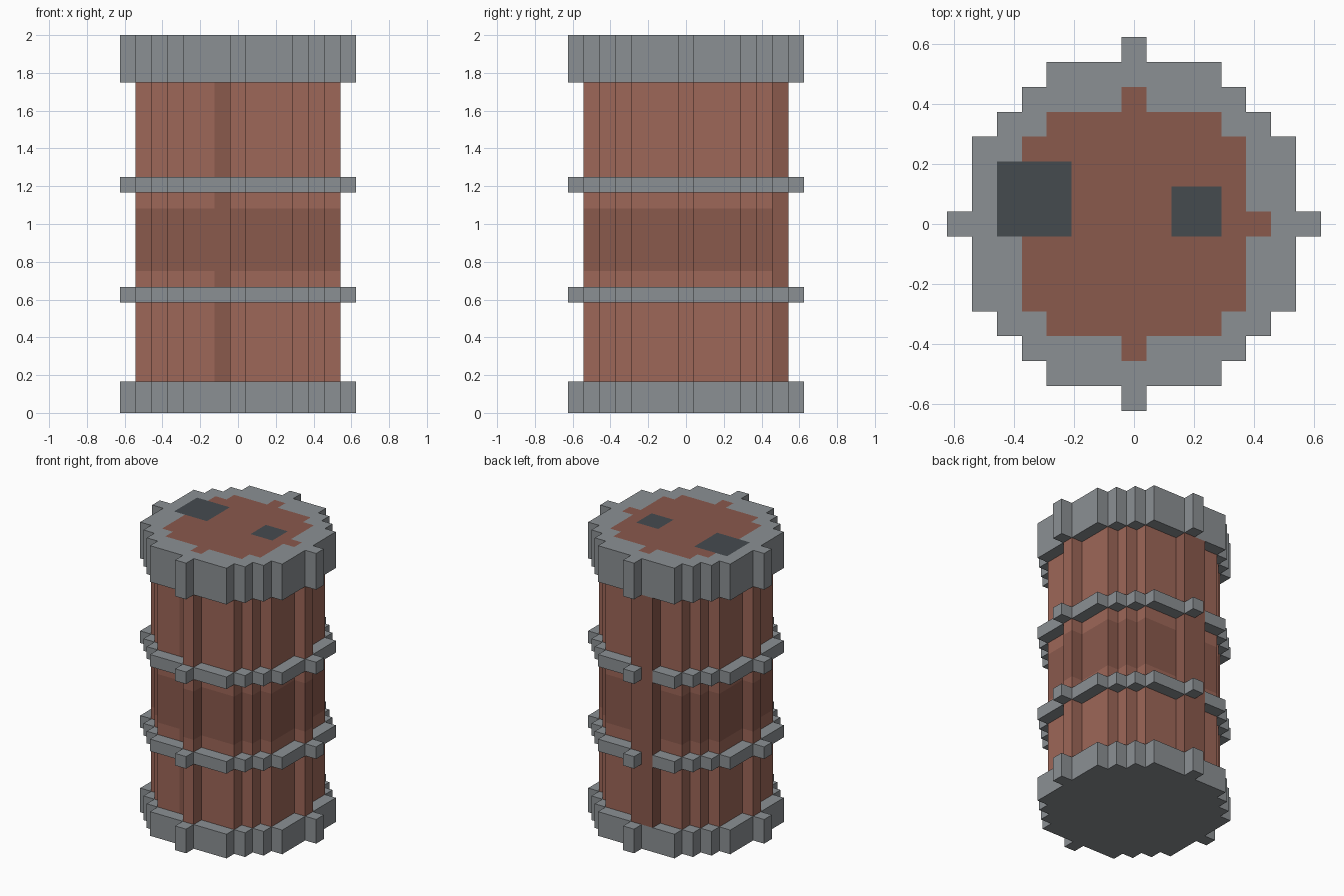
import bpy, bmesh

if "Cube" in bpy.data.objects:
    bpy.data.objects.remove(bpy.data.objects["Cube"])

U = 1 / 12  # one block of the stepped model


def material(name, rgb):
    m = bpy.data.materials.new(name)
    m.diffuse_color = (*rgb, 1)
    m.use_nodes = True
    m.node_tree.nodes["Principled BSDF"].inputs["Base Color"].default_value = m.diffuse_color
    return m


MATS = [material("iron", (0.26, 0.28, 0.295)),
        material("light_wood", (0.34, 0.135, 0.098)),
        material("dark_wood", (0.255, 0.10, 0.073)),
        material("hole_black", (0.06, 0.069, 0.078))]
IRON, LIGHT, DARK, BLACK = range(4)


def disc(r):
    """Grid cells of a stepped disc with radius r blocks."""
    return {(i, j) for i in range(-r, r + 1) for j in range(-r, r + 1)
            if i * i + j * j <= r * r}


def block(i0, i1, j0, j1):
    return {(i, j) for i in range(i0, i1 + 1) for j in range(j0, j1 + 1)}


def prism(name, cells, k0, k1, core=(), wall=lambda c: IRON,
          top=lambda c: IRON, caps=True):
    """Stepped prism between layers k0 and k1; no walls against core cells."""
    bm = bmesh.new()

    def quad(pts, mat):
        f = bm.faces.new([bm.verts.new((x * U, y * U, z * U)) for x, y, z in pts])
        f.material_index = mat

    for i, j in sorted(cells):
        corners = [(i - .5, j - .5), (i + .5, j - .5),
                   (i + .5, j + .5), (i - .5, j + .5)]
        if caps:
            quad([(x, y, k1) for x, y in corners], top((i, j)))
            quad([(x, y, k0) for x, y in reversed(corners)], IRON)
        for n, (di, dj) in enumerate([(0, -1), (1, 0), (0, 1), (-1, 0)]):
            near = (i + di, j + dj)
            if near in cells or near in core:
                continue
            a, b = corners[n], corners[(n + 1) % 4]
            quad([(*a, k0), (*b, k0), (*b, k1), (*a, k1)], wall((i, j)))
    bmesh.ops.remove_doubles(bm, verts=bm.verts, dist=1e-5)
    me = bpy.data.meshes.new(name)
    bm.to_mesh(me)
    bm.free()
    for m in MATS:
        me.materials.append(m)
    ob = bpy.data.objects.new(name, me)
    bpy.context.collection.objects.link(ob)
    return ob


rim = disc(7)
back_stave = {(-1, 6), (0, 6)}          # raised stave breaking the hoops
body = disc(6) | back_stave
dark_staves = back_stave | {(-1, -5)}

# Wooden body in three sections, the middle one dark
stave = lambda c: DARK if c in dark_staves else LIGHT
prism("body_lower", body, 2, 9, wall=stave, caps=False)
prism("body_band", body, 9, 13, wall=lambda c: DARK, caps=False)
prism("body_upper", body, 13, 21, wall=stave, caps=False)

# Thin hoops around the body
for name, k in (("hoop_lower", 7), ("hoop_upper", 14)):
    prism(name, rim - body, k, k + 1, core=body)

# End rims, the top one with inlaid lid and two dark openings
lid = disc(5)
openings = block(-5, -3, 0, 2) | block(2, 3, 0, 1)
prism("bottom_rim", rim, 0, 2)
prism("top_rim_and_lid", rim, 21, 24,
      top=lambda c: BLACK if c in openings else DARK if c in lid else IRON)
